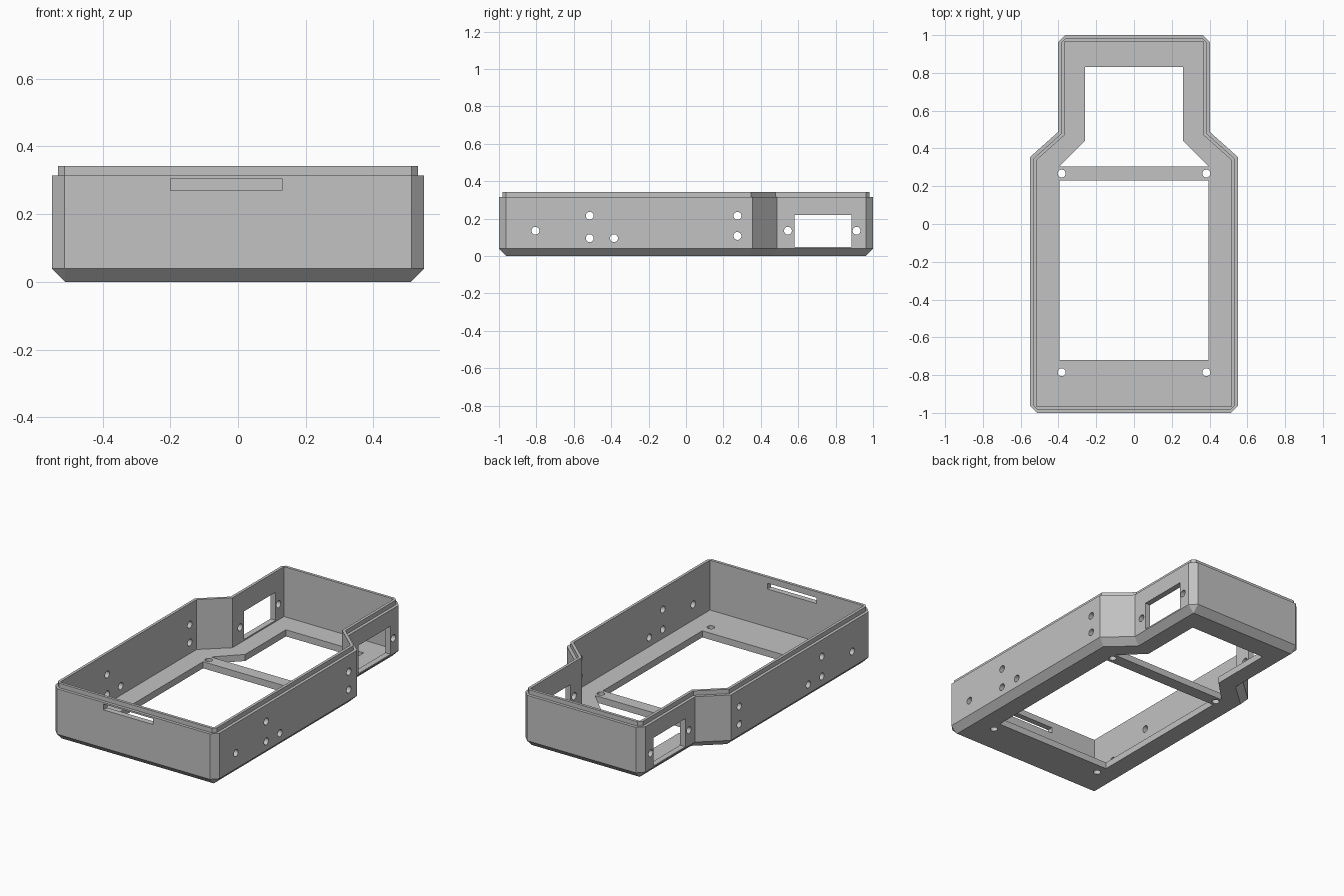
import bpy
import bmesh
from math import pi
from mathutils import Matrix, Vector

cube = bpy.data.objects.get("Cube")
if cube:
    bpy.data.objects.remove(cube, do_unlink=True)

grey = bpy.data.materials.new("plain_grey")
grey.use_nodes = True
colour = (0.54, 0.54, 0.54, 1)
grey.diffuse_color = colour
grey.node_tree.nodes["Principled BSDF"].inputs["Base Color"].default_value = colour


def outline(inset, cut):
    """Bottle-shaped outline, moved inwards by inset, with corners cut off."""
    half = [(0.55 - inset, -1 + inset + cut), (0.55 - inset, 0.355 - inset * 0.45),
            (0.402 - inset, 0.487 - inset * 0.45), (0.402 - inset, 1 - inset - cut),
            (0.402 - inset - cut, 1 - inset)]
    half.insert(0, (0.55 - inset - cut, -1 + inset))
    return half + [(-x, y) for x, y in reversed(half)]


def loft(bm, sections):
    """Closed solid through a stack of (outline, height) sections."""
    rings = [[bm.verts.new((x, y, z)) for x, y in pts] for pts, z in sections]
    n = len(rings[0])
    for low, high in zip(rings, rings[1:]):
        for i in range(n):
            j = (i + 1) % n
            bm.faces.new((low[i], low[j], high[j], high[i]))
    bm.faces.new(reversed(rings[0]))
    bm.faces.new(rings[-1])


def box(bm, low, high):
    low, high = Vector(low), Vector(high)
    place = Matrix.Translation((low + high) / 2) @ Matrix.Diagonal((*(high - low), 1))
    bmesh.ops.create_cube(bm, size=1, matrix=place)


def drill(bm, matrix, depth):
    bmesh.ops.create_cone(bm, cap_ends=True, segments=24, radius1=0.021,
                          radius2=0.021, depth=depth, matrix=matrix)


def finish(name, bm):
    bmesh.ops.remove_doubles(bm, verts=bm.verts, dist=0.0005)
    bmesh.ops.dissolve_degenerate(bm, dist=0.0001, edges=bm.edges)
    bmesh.ops.recalc_face_normals(bm, faces=bm.faces)
    mesh = bpy.data.meshes.new(name)
    bm.to_mesh(mesh)
    bm.free()
    mesh.materials.append(grey)
    obj = bpy.data.objects.new(name, mesh)
    bpy.context.collection.objects.link(obj)
    return obj


FLOOR, SHOULDER, TOP = 0.04, 0.315, 0.342

# Outer shell with bevelled base and stepped rim
bm = bmesh.new()
loft(bm, [(outline(0.04, 0), 0), (outline(0, 0.038), FLOOR),
          (outline(0, 0.038), SHOULDER), (outline(0.018, 0.02), SHOULDER),
          (outline(0.018, 0.02), TOP)])
shell = finish("enclosure_shell", bm)

cutters = []

# Hollow interior
bm = bmesh.new()
loft(bm, [(outline(0.035, 0), FLOOR), (outline(0.035, 0), TOP + 0.1)])
cutters.append(finish("cavity_cutter", bm))

# Floor openings either side of the crossbar
bm = bmesh.new()
box(bm, (-0.395, -0.72, -0.1), (0.395, 0.23, 0.1))
rear = [(0.395, 0.305), (0.26, 0.44), (0.26, 0.83)]
rear += [(-x, y) for x, y in reversed(rear)]
loft(bm, [(rear, -0.1), (rear, 0.1)])
cutters.append(finish("floor_opening_cutter", bm))

# Side windows and front slot
bm = bmesh.new()
box(bm, (-0.7, 0.58, 0.048), (0.7, 0.885, 0.218))
box(bm, (-0.2, -1.1, 0.27), (0.13, -0.9, 0.305))
cutters.append(finish("window_cutter", bm))

# Screw holes through both side walls and the floor
bm = bmesh.new()
for y, z in [(-0.805, 0.135), (-0.515, 0.215), (-0.515, 0.095), (-0.385, 0.095),
             (0.275, 0.215), (0.275, 0.107), (0.545, 0.135), (0.912, 0.135)]:
    drill(bm, Matrix.Translation((0, y, z)) @ Matrix.Rotation(pi / 2, 4, "Y"), 1.4)
cutters.append(finish("side_hole_cutter", bm))
bm = bmesh.new()
for x in (-0.383, 0.383):
    for y in (-0.785, 0.267):
        drill(bm, Matrix.Translation((x, y, 0)), 0.16)
cutters.append(finish("floor_hole_cutter", bm))

# Apply all cuts, then discard the cutters
for cutter in cutters:
    cutter.hide_render = True
    mod = shell.modifiers.new(cutter.name, "BOOLEAN")
    mod.operation = "DIFFERENCE"
    mod.solver = "EXACT"
    mod.object = cutter
bpy.context.view_layer.objects.active = shell
shell.select_set(True)
for cutter in cutters:
    bpy.ops.object.modifier_apply(modifier=cutter.name)
    bpy.data.objects.remove(cutter, do_unlink=True)
